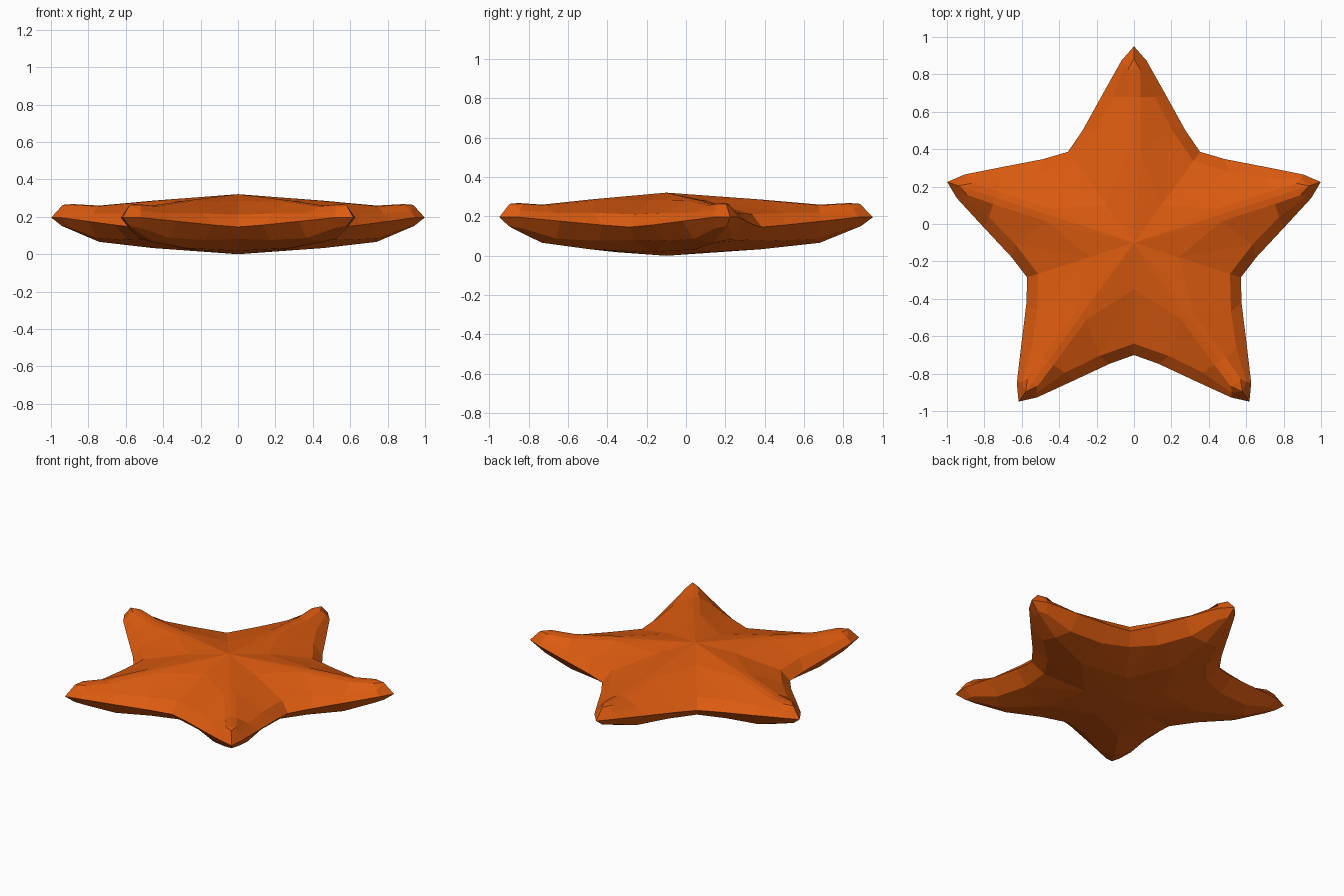
import bpy, bmesh, math
from mathutils import Vector, Matrix

if "Cube" in bpy.data.objects:
    bpy.data.objects.remove(bpy.data.objects["Cube"])

# Half of one arm, pointing +y from the body centre; mirrored and turned five times
P = {
    # top: centre line, flat ridge strip, shoulder
    'C': (0, 0, .325), 'A1': (0, .48, .29), 'A2': (0, .78, .264), 'A3': (0, .93, .272), 'N': (0, .985, .268),
    'R1': (.036, .48, .286), 'R2': (.036, .78, .26), 'R3': (.033, .925, .268),
    'S1': (.05, .955, .235), 'S2': (.11, .78, .222), 'S3': (.205, .60, .222), 'S4': (.317, .437, .215),
    'V': (.147, .202, .288),
    # rim
    'T': (0, 1.05, .2), 'O1': (.066, .975, .2), 'O2': (.17, .79, .18),
    'O3': (.275, .60, .16), 'O4': (.353, .486, .15),
    # underside
    'B1': (0, .99, .155), 'B2': (0, .78, .07), 'B3': (0, .48, .037), 'D': (0, 0, .004),
    'U1': (.04, .94, .145), 'U2': (.10, .76, .09), 'U3': (.19, .56, .08), 'U4': (.306, .421, .085),
    'W': (.147, .202, .022),
}
FACES = """C A1 R1|C R1 V|A1 A2 R2 R1|A2 A3 R3 R2|A3 N R3|R3 N S1|R2 R3 S1 S2|R1 R2 S2 S3|R1 S3 V|V S3 S4|
N T O1 S1|S1 O1 O2 S2|S2 O2 O3 S3|S3 O3 O4 S4|
T B1 U1 O1|O1 U1 U2 O2|O2 U2 U3 O3|O3 U3 U4 O4|
B1 B2 U2 U1|B2 B3 U3 U2|B3 W U3|U3 W U4|D B3 W"""

bm = bmesh.new()
for arm in range(5):
    turn = Matrix.Rotation(arm * math.tau / 5, 4, 'Z')
    for side in (1, -1):
        verts = {k: bm.verts.new(turn @ Vector((x * side, y, z)) + Vector((0, -.1, 0)))
                 for k, (x, y, z) in P.items()}
        for face in FACES.replace("\n", "").split("|"):
            bm.faces.new([verts[k] for k in face.split()])
bmesh.ops.remove_doubles(bm, verts=bm.verts, dist=.002)
bmesh.ops.recalc_face_normals(bm, faces=bm.faces)
for v in bm.verts:
    v.co.z -= .004

mesh = bpy.data.meshes.new("starfish_body")
bm.to_mesh(mesh)
bm.free()
mat = bpy.data.materials.new("orange")
mat.diffuse_color = (.72, .105, .005, 1)
mat.use_nodes = True
mat.node_tree.nodes["Principled BSDF"].inputs["Base Color"].default_value = mat.diffuse_color
mesh.materials.append(mat)
body = bpy.data.objects.new("starfish_body", mesh)
bpy.context.collection.objects.link(body)
